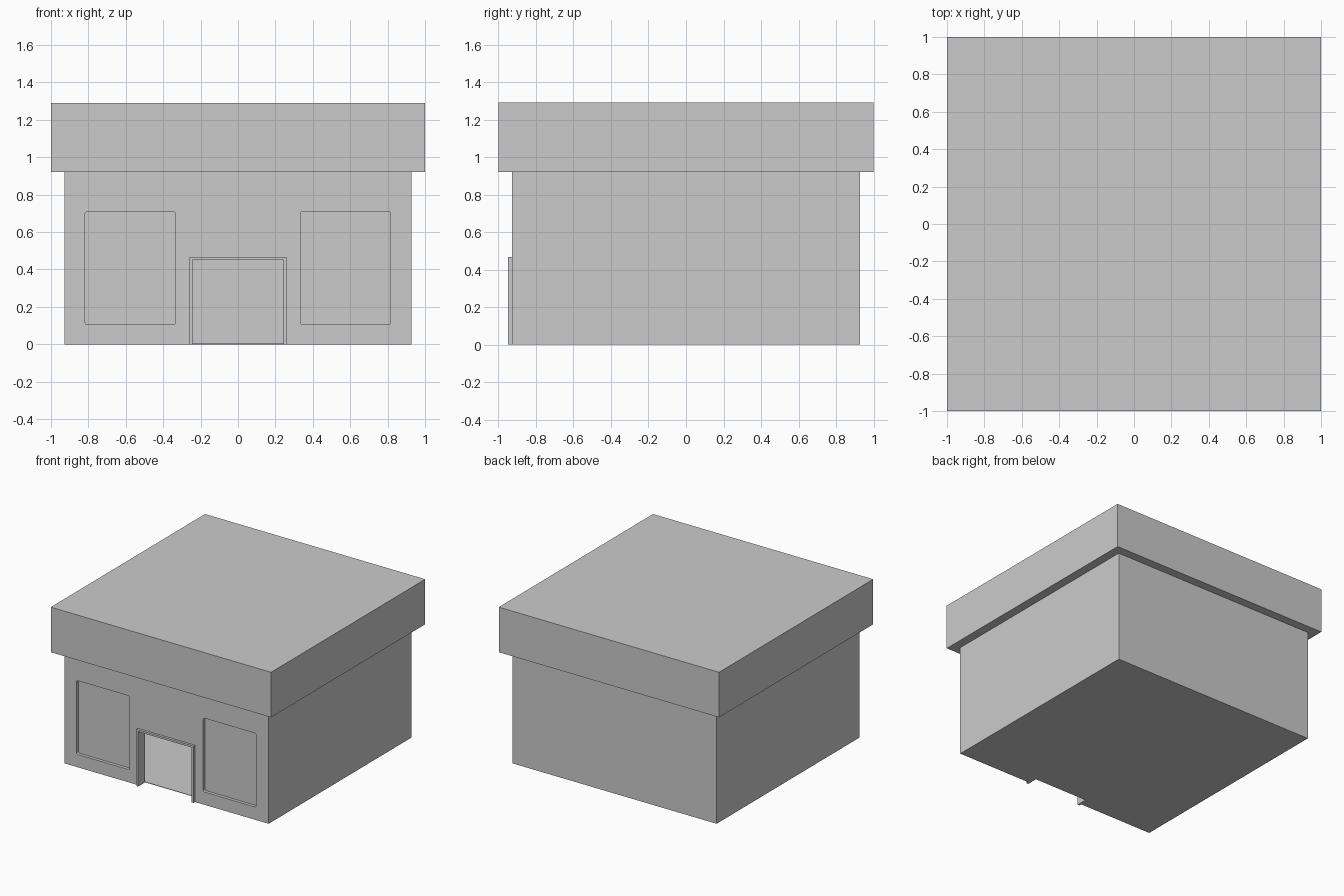
import bpy, bmesh

if "Cube" in bpy.data.objects:
    bpy.data.objects.remove(bpy.data.objects["Cube"])

W = 0.928   # half width of the outer walls
T = 0.07    # wall thickness
H = 0.92    # wall height


def finish(name, bm):
    bmesh.ops.recalc_face_normals(bm, faces=bm.faces)
    me = bpy.data.meshes.new(name)
    bm.to_mesh(me)
    bm.free()
    ob = bpy.data.objects.new(name, me)
    bpy.context.collection.objects.link(ob)
    return ob


def box(name, lo, hi, corner=0.0):
    bm = bmesh.new()
    bmesh.ops.create_cube(bm, size=1)
    for v in bm.verts:
        v.co = [(a + b) / 2 + c * (b - a) for a, b, c in zip(lo, hi, v.co)]
    if corner:  # round the edges that run along y
        edges = [e for e in bm.edges
                 if abs(e.verts[0].co.y - e.verts[1].co.y) > 1e-4]
        bmesh.ops.bevel(bm, geom=edges, offset=corner, segments=3,
                        profile=0.5, affect='EDGES')
    return finish(name, bm)


def extrude_outline(name, points, axis, start, depth):
    bm = bmesh.new()
    flat = [(x, start, z) if axis == 'Y' else (x, z, start) for x, z in points]
    face = bm.faces.new([bm.verts.new(p) for p in flat])
    new = bmesh.ops.extrude_face_region(bm, geom=[face])['geom']
    move = (0, depth, 0) if axis == 'Y' else (0, 0, depth)
    bmesh.ops.translate(bm, vec=move,
                        verts=[g for g in new if isinstance(g, bmesh.types.BMVert)])
    return finish(name, bm)


def cut(target, cutter):
    mod = target.modifiers.new(cutter.name, 'BOOLEAN')
    mod.operation = 'DIFFERENCE'
    mod.solver = 'EXACT'
    mod.object = cutter
    cutter.hide_render = True
    cutter.hide_set(True)


# Overhanging slab roof
box("roof", (-1, -1, H), (1, 1, 1.29))

# Side and back walls as one U-shaped piece, open towards the front
I = W - T
extrude_outline("side_and_back_walls",
                [(-W, -I), (-I, -I), (-I, I), (I, I), (I, -I), (W, -I), (W, W), (-W, W)],
                'Z', 0, H)

# Front wall with the doorway
D, DH = 0.243, 0.45
front = extrude_outline("front_wall",
                        [(-W, 0), (-D, 0), (-D, DH), (D, DH), (D, 0), (W, 0), (W, H), (-W, H)],
                        'Y', -W, T)

# Shallow window recesses on both sides of the door
for side, x in (("left", -0.576), ("right", 0.574)):
    cut(front, box(side + "_window_cutter", (x - 0.241, -1, 0.105),
                   (x + 0.241, -W + 0.026, 0.71), 0.012))

# Raised door frame
F, FH = 0.26, 0.466
extrude_outline("door_frame",
                [(-F, 0), (-D, 0), (-D, DH), (D, DH), (D, 0), (F, 0), (F, FH), (-F, FH)],
                'Y', -0.948, 0.02)

# Interior floor
box("floor", (-I, -I, 0), (I, I, 0.004))
